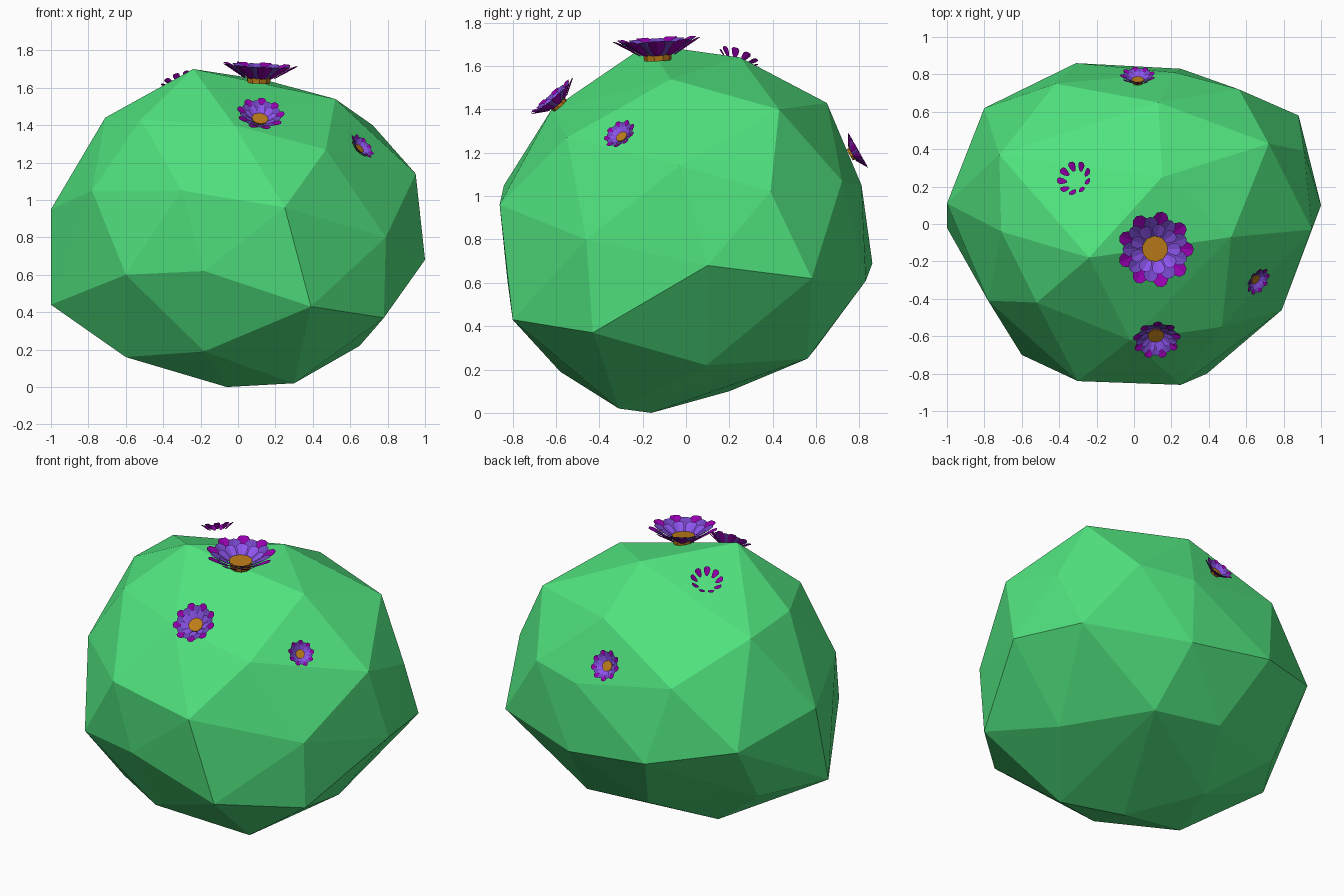
import bpy, bmesh, math
from mathutils import Vector, Matrix

if "Cube" in bpy.data.objects:
    bpy.data.objects.remove(bpy.data.objects["Cube"])


def mat(name, rgb):
    m = bpy.data.materials.new(name)
    m.diffuse_color = (*rgb, 1)
    m.use_nodes = True
    m.node_tree.nodes["Principled BSDF"].inputs["Base Color"].default_value = m.diffuse_color
    return m


GREEN = mat("leaf_green", (0.08, 0.76, 0.21))
MAGENTA = mat("petal_magenta", (0.30, 0.0, 0.42))
PURPLE = mat("petal_purple", (0.17, 0.06, 0.55))
VIOLET = mat("petal_violet", (0.27, 0.09, 0.85))
ORANGE = mat("flower_centre", (0.50, 0.20, 0.01))


def finish(bm, name, mats):
    me = bpy.data.meshes.new(name)
    bm.to_mesh(me)
    bm.free()
    for m in mats:
        me.materials.append(m)
    ob = bpy.data.objects.new(name, me)
    bpy.context.collection.objects.link(ob)
    return ob


# Faceted bush: convex hull over its few corner points
crown = [(-.24, -.18, 1.70), (.15, .25, 1.64), (.52, -.07, 1.54), (.72, .43, 1.40),
         (.47, -.55, 1.27), (-.02, -.62, 1.40), (-.52, -.42, 1.43), (-.71, -.04, 1.44),
         (-.72, .37, 1.42), (-.42, .75, 1.16), (.13, .65, 1.43)]
waist = [(.95, -.03, 1.14), (1, .10, .68), (.88, .58, .62), (.91, .39, 1.02),
         (.79, -.46, .80), (.25, -.86, .96), (-.30, -.84, 1.05), (-.78, -.41, 1.05),
         (-1, .11, .95), (-.80, .62, .80), (-.31, .86, .69), (.25, .83, .61),
         (.22, .81, 1.05), (.56, .72, 1.07), (-.60, -.70, .60), (-.18, -.825, .62)]
base = [(-1, -.02, .44), (.39, -.80, .43), (.78, -.43, .37), (.65, .095, .22),
        (.31, .56, .25), (-.15, .60, .30), (-.76, .35, .41), (-.60, -.30, .16),
        (-.18, -.58, .19), (-.37, .20, .10), (-.06, -.16, 0), (.30, -.31, .02)]
bm = bmesh.new()
for p in crown + waist + base:
    bm.verts.new(p)
hull = bmesh.ops.convex_hull(bm, input=bm.verts[:])
bmesh.ops.delete(bm, geom=[v for v in bm.verts if not v.link_faces], context='VERTS')
bmesh.ops.recalc_face_normals(bm, faces=bm.faces[:])
finish(bm, "bush", [GREEN])


def petal(bm, angle, r0, h0, r1, h1, width, index):
    # rounded petal with a raised rim, following the cup slope from root to tip
    outline = [(0, .35), (.35, .8), (.7, 1), (.92, .65)]
    rot = Matrix.Rotation(angle, 3, 'Z')

    def pt(t, w):
        return bm.verts.new(rot @ Vector((r0 + (r1 - r0) * t, w * width,
                                          h0 + (h1 - h0) * t + abs(w) * width * .25)))
    mid = [pt(t, 0) for t, w in outline] + [pt(1, 0)]
    for s in (1, -1):
        side = [pt(t, s * w) for t, w in outline]
        for i in range(4):
            loop = [mid[i], mid[i + 1]] + ([side[i + 1]] if i < 3 else []) + [side[i]]
            f = bm.faces.new(loop if s < 0 else loop[::-1])
            f.normal_update()
            if f.normal.z < 0:
                f.normal_flip()
            f.material_index = index


def flower(name, loc, normal, size, full=True):
    bm = bmesh.new()
    n = 9
    # rings: root radius/height, tip radius/height, half width, material
    rings = [(.40, .12, 1.0, .48, .20, 0), (.32, .12, .86, .46, .19, 1),
             (.28, .14, .66, .40, .17, 2)]
    for k, (r0, h0, r1, h1, w, idx) in enumerate(rings if full else rings[:1]):
        for i in range(n):
            start = r0 if full else .55
            petal(bm, math.tau * (i + k * .5) / n, start, h0, r1, h1, w, idx)
    if full:
        # domed centre disc and the cup underneath
        top = bmesh.ops.create_cone(bm, cap_ends=True, segments=10, radius1=.30, radius2=.34,
                                    depth=.22, matrix=Matrix.Translation((0, 0, .11)))
        for f in {f for v in top['verts'] for f in v.link_faces}:
            f.material_index = 3
    ob = finish(bm, name, [MAGENTA, PURPLE, VIOLET, ORANGE])
    q = Vector(normal).to_track_quat('Z', 'Y')
    ob.matrix_world = Matrix.LocRotScale(Vector(loc), q, Vector((size,) * 3))


# Blossoms scattered over the bush
flower("large_flower", (.11, -.13, 1.625), (.05, -.06, 1), .205)
flower("front_flower", (.115, -.58, 1.415), (.1, -.65, .76), .13)
flower("side_flower", (.64, -.29, 1.265), (.65, -.45, .6), .08)
flower("back_flower", (.02, .755, 1.19), (0, .87, .49), .095)
flower("petal_ring", (-.305, .23, 1.605), (-.35, .35, .9), .097, full=False)
